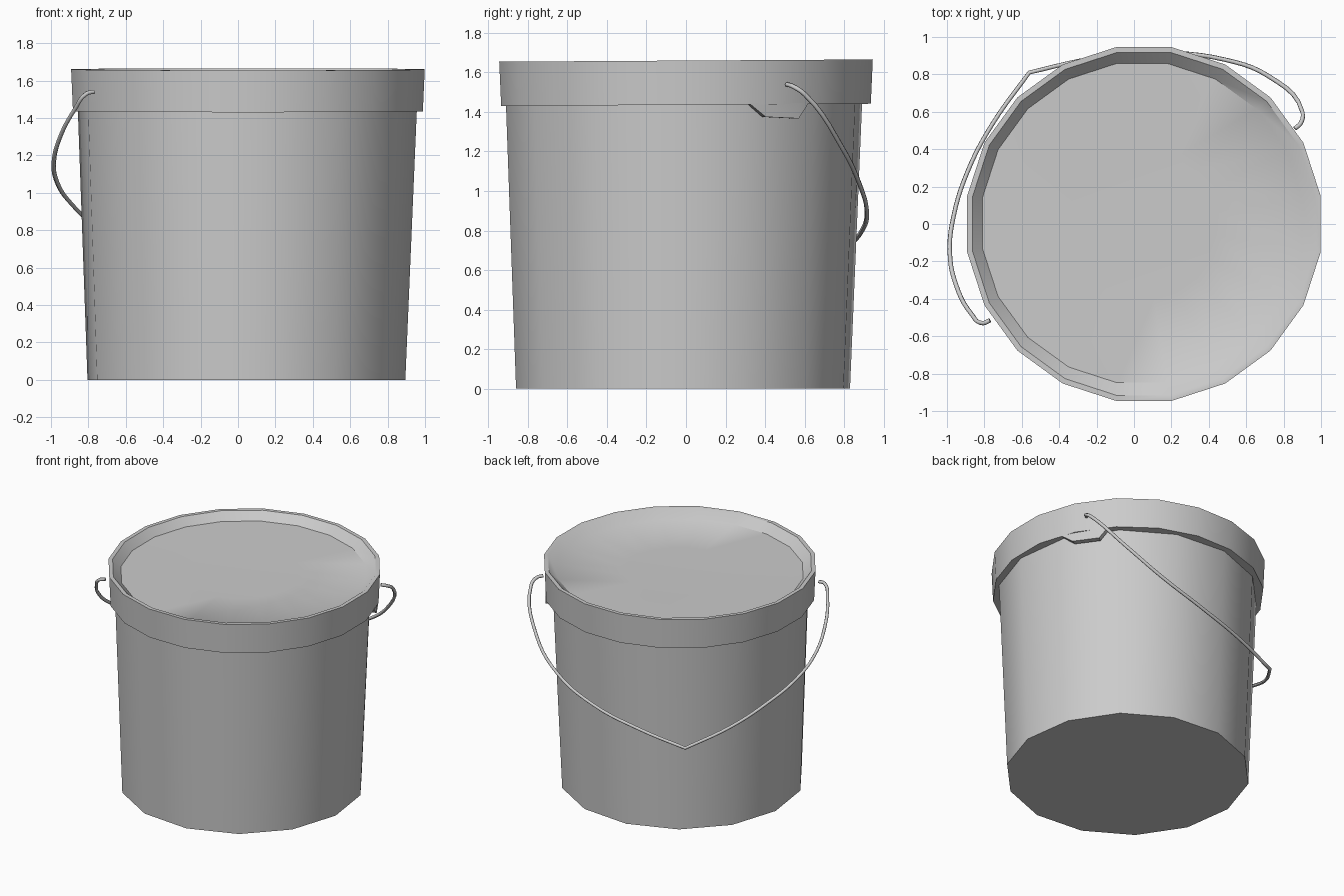
import bpy, bmesh, math

if "Cube" in bpy.data.objects:
    bpy.data.objects.remove(bpy.data.objects["Cube"])


def finish(name, bm, angle=40):
    bmesh.ops.recalc_face_normals(bm, faces=bm.faces)
    mesh = bpy.data.meshes.new(name)
    bm.to_mesh(mesh)
    bm.free()
    ob = bpy.data.objects.new(name, mesh)
    bpy.context.collection.objects.link(ob)
    bpy.ops.object.select_all(action='DESELECT')
    ob.select_set(True)
    bpy.context.view_layer.objects.active = ob
    bpy.ops.object.shade_smooth_by_angle(angle=math.radians(angle))
    return ob


def loft(name, sides, start, rings, tilt=0.0):
    """Rings are (centre x, centre y, radius, z); radius 0 closes to a point."""
    bm = bmesh.new()
    loops = []
    for cx, cy, r, z in rings:
        n = sides if r else 1
        loop = []
        for i in range(n):
            a = math.radians(start) + 2 * math.pi * i / sides
            y = cy + r * math.sin(a)
            loop.append(bm.verts.new((cx + r * math.cos(a), y, z + tilt * y)))
        loops.append(loop)
    for a, b in zip(loops, loops[1:]):
        for i in range(sides):
            j = (i + 1) % sides
            if len(a) == 1:
                bm.faces.new((a[0], b[i], b[j]))
            elif len(b) == 1:
                bm.faces.new((a[i], a[j], b[0]))
            else:
                bm.faces.new((a[i], a[j], b[j], b[i]))
    return finish(name, bm)


# tapered body with closed base
loft("bucket_body", 14, -5, [(0.045, -0.015, 0, 0), (0.045, -0.015, 0.853, 0),
                             (0.05, -0.01, 0.91, 1.45)])

# lid: skirt, thin rim and recessed top
cx = 0.053
loft("lid", 20, 9, [(cx, 0, 0.86, 1.436), (cx, 0, 0.947, 1.436),
                    (cx, 0, 0.957, 1.66), (cx, 0, 0.928, 1.66),
                    (0.043, 0.005, 0.864, 1.602), (0.043, 0, 0.4, 1.598),
                    (0.043, 0, 0, 1.592)], tilt=0.006)

# pull tab hanging below the lid skirt
bm = bmesh.new()
cols = []
for deg, low in ((20.5, 1.437), (25.5, 1.375), (37.5, 1.367), (41, 1.437)):
    a = math.radians(deg)
    cols.append([bm.verts.new((cx + r * math.cos(a), r * math.sin(a), z))
                 for r, z in ((0.94, 1.445), (0.938, low), (0.895, low), (0.895, 1.445))])
for a, b in zip(cols, cols[1:]):
    for i in range(4):
        j = (i + 1) % 4
        bm.faces.new((a[i], a[j], b[j], b[i]))
bm.faces.new(cols[0])
bm.faces.new(cols[-1])
finish("lid_tab", bm, 25)

# wire handle hanging at the back left, pointed at the middle
path = [(-0.77, -0.515, 1.54), (-0.81, -0.53, 1.53), (-0.87, -0.48, 1.45),
        (-0.95, -0.33, 1.30), (-0.985, -0.15, 1.16), (-0.965, 0.04, 1.05),
        (-0.89, 0.28, 0.94), (-0.76, 0.53, 0.82), (-0.56, 0.81, 0.705),
        (-0.22, 0.885, 0.79), (0.15, 0.915, 0.89), (0.48, 0.88, 1.03),
        (0.72, 0.79, 1.22), (0.90, 0.60, 1.49), (0.892, 0.54, 1.53),
        (0.86, 0.51, 1.54)]
curve = bpy.data.curves.new("handle", 'CURVE')
curve.dimensions = '3D'
curve.bevel_depth = 0.012
curve.bevel_resolution = 1
curve.resolution_u = 5
curve.use_fill_caps = True
spline = curve.splines.new('BEZIER')
spline.bezier_points.add(len(path) - 1)
for i, (p, co) in enumerate(zip(spline.bezier_points, path)):
    p.co = co
    p.handle_left_type = p.handle_right_type = 'VECTOR' if i == 8 else 'AUTO'
bpy.context.collection.objects.link(bpy.data.objects.new("handle", curve))
